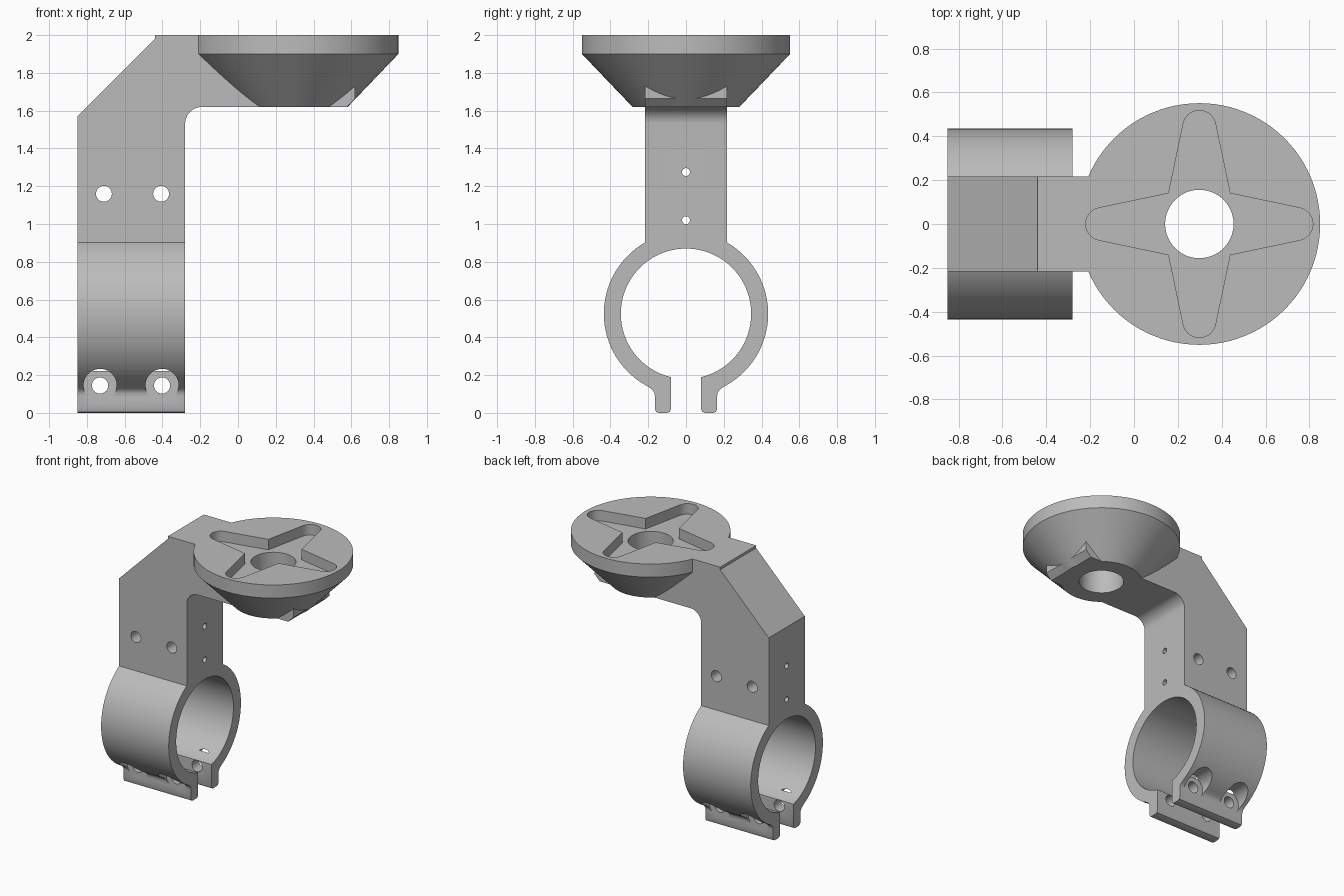
import bpy, bmesh
from math import sin, cos, pi, radians, asin
from mathutils import Vector

default = bpy.data.objects.get("Cube")
if default:
    bpy.data.objects.remove(default, do_unlink=True)

grey = bpy.data.materials.new("matte grey")
grey.use_nodes = True
tone = (0.5, 0.5, 0.5, 1)
grey.diffuse_color = tone
grey.node_tree.nodes["Principled BSDF"].inputs["Base Color"].default_value = tone

# Maps profile coordinates (u, v) and extrusion depth w to space
AXES = {"x": lambda u, v, w: (w, u, v),
        "y": lambda u, v, w: (u, w, v),
        "z": lambda u, v, w: (u, v, w)}


def arc(cu, cv, r, start, end, n):
    return [(cu + r * cos(start + (end - start) * i / n),
             cv + r * sin(start + (end - start) * i / n)) for i in range(n + 1)]


def circle(cu, cv, r, n=96):
    return arc(cu, cv, r, 0, 2 * pi, n)[:-1]


def loft(name, axis, sections):
    """Solid through matching outlines, each given as (depth, points)."""
    bm = bmesh.new()
    rings = [[bm.verts.new(AXES[axis](u, v, w)) for u, v in pts] for w, pts in sections]
    for a, b in zip(rings, rings[1:]):
        for i in range(len(a)):
            j = (i + 1) % len(a)
            bm.faces.new((a[i], a[j], b[j], b[i]))
    bm.faces.new(rings[0][::-1])
    bm.faces.new(rings[-1])
    bmesh.ops.recalc_face_normals(bm, faces=bm.faces)
    mesh = bpy.data.meshes.new(name)
    bm.to_mesh(mesh)
    bm.free()
    mesh.materials.append(grey)
    obj = bpy.data.objects.new(name, mesh)
    bpy.context.collection.objects.link(obj)
    return obj


def prism(name, axis, pts, lo, hi):
    return loft(name, axis, [(lo, pts), (hi, pts)])


def combine(body, tool, operation):
    bpy.context.view_layer.objects.active = body
    mod = body.modifiers.new(operation, "BOOLEAN")
    mod.operation, mod.solver, mod.object = operation, "EXACT", tool
    bpy.ops.object.modifier_apply(modifier=mod.name)
    bpy.data.objects.remove(tool, do_unlink=True)


BACK, FRONT = -0.85, -0.28          # clamp and upright extent in x
HEAD_X, RING_Z = 0.298, 0.525       # head axis and clamp axis
OUTER, INNER, GAP = 0.435, 0.345, 0.08

# Bent arm with chamfered shoulder and filleted inner corner
arm_profile = [(BACK, 0.7), (BACK, 1.57), (-0.44, 1.98), (-0.44, 2), (0.62, 2),
               (0.62, 1.665), (0.575, 1.62)]
arm_profile += arc(-0.19, 1.53, 0.09, pi / 2, pi, 10) + [(FRONT, 0.7)]
bracket = prism("mounting_bracket", "y", arm_profile, -0.217, 0.217)

# Round head: cone below a flat rim
head = loft("head", "z", [(1.62, circle(HEAD_X, 0, 0.283)),
                          (1.9, circle(HEAD_X, 0, 0.551)),
                          (2, circle(HEAD_X, 0, 0.551))])
combine(bracket, head, "UNION")

# Split ring with two clamping tabs
tab = [(0.2, 0.139), (0.178, 0.122), (0.168, 0.107), (0.165, 0.09),
       (0.165, 0.02), (0.159, 0.006), (0.145, 0), (0.1, 0), (0.086, 0.006), (GAP, 0.02)]
wide, slim = asin(0.2 / OUTER), asin(GAP / INNER)
ring = arc(0, RING_Z, OUTER, 1.5 * pi - wide, wide - pi / 2, 80)
ring += tab[1:]
ring += arc(0, RING_Z, INNER, slim - pi / 2, 1.5 * pi - slim, 80)
ring += [(-y, z) for y, z in reversed(tab[1:])]
bore = prism("bore", "x", circle(0, RING_Z, INNER), BACK - 0.1, FRONT + 0.1)
combine(bracket, bore, "DIFFERENCE")
combine(bracket, prism("clamp", "x", ring, BACK, FRONT), "UNION")

# Four-pointed pocket and centre hole in the head
star = []
for k in range(4):
    t = k * pi / 2
    star += arc(HEAD_X + 0.443 * cos(t), 0.443 * sin(t), 0.075,
                t - radians(80), t + radians(80), 14)
    star.append((HEAD_X + 0.198 * cos(t + pi / 4), 0.198 * sin(t + pi / 4)))
combine(bracket, prism("star_pocket", "z", star, 1.92, 2.1), "DIFFERENCE")
combine(bracket, prism("centre_hole", "z", circle(HEAD_X, 0, 0.156, 64), 1.5, 2.1), "DIFFERENCE")

# Cross holes through the upright
for x in (-0.71, -0.407):
    combine(bracket, prism("cross_hole", "y", circle(x, 1.16, 0.042, 32), -0.5, 0.5), "DIFFERENCE")
for z in (1.275, 1.02):
    combine(bracket, prism("pin_hole", "x", circle(0, z, 0.021, 24), -1, 0), "DIFFERENCE")

# Clamp bolt holes with spot faces on both sides
for x in (-0.73, -0.402):
    combine(bracket, prism("bolt_hole", "y", circle(x, 0.145, 0.043, 32), -0.5, 0.5), "DIFFERENCE")
    for lo, hi in ((-0.5, -0.165), (0.165, 0.5)):
        combine(bracket, prism("spot_face", "y", circle(x, 0.145, 0.088, 40), lo, hi), "DIFFERENCE")

bpy.ops.object.select_all(action="DESELECT")
bracket.select_set(True)
bpy.context.view_layer.objects.active = bracket
bpy.ops.object.shade_smooth_by_angle(angle=radians(25))
